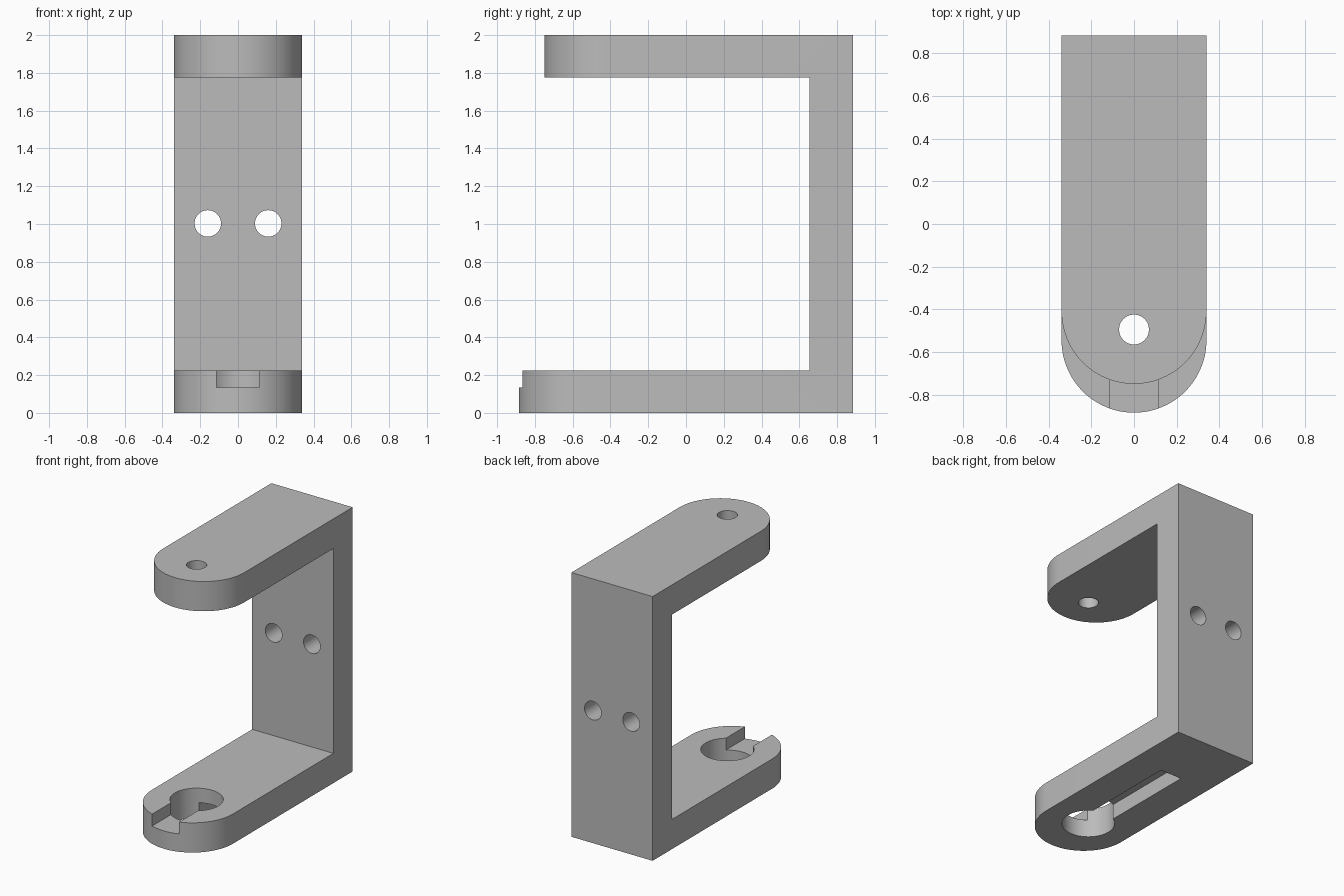
import bpy
import bmesh
import math
from mathutils import Matrix, Vector

default = bpy.data.objects.get("Cube")
if default:
    bpy.data.objects.remove(default, do_unlink=True)

HALF = 0.34                      # half width, also the radius of the arm ends
BACK, INNER = 0.885, 0.655       # outer and inner plane of the back wall
HEIGHT, LOWER, UPPER = 2.0, 0.225, 1.775
LOW_END, UP_END = -0.545, -0.41  # centres of the rounded arm ends
PIN_Y = -0.495                   # axis of the pin hole and the keyhole

grey = bpy.data.materials.new("plain grey")
grey.use_nodes = True
grey.diffuse_color = (0.5, 0.5, 0.5, 1)
grey.node_tree.nodes["Principled BSDF"].inputs["Base Color"].default_value = (0.5, 0.5, 0.5, 1)


def make_object(name, bm):
    bmesh.ops.recalc_face_normals(bm, faces=bm.faces)
    mesh = bpy.data.meshes.new(name)
    bm.to_mesh(mesh)
    bm.free()
    obj = bpy.data.objects.new(name, mesh)
    bpy.context.collection.objects.link(obj)
    return obj


def round_end(bm, center_y, low, high, steps=48):
    """Half-round tip closing the open end of an arm."""
    rows = []
    for z in (low, high):
        row = []
        for i in range(steps + 1):
            a = math.pi + math.pi * i / steps
            row.append(bm.verts.new((HALF * math.cos(a), center_y + HALF * math.sin(a), z)))
        bm.faces.new(row)
        rows.append(row)
    for i in range(steps):
        bm.faces.new((rows[0][i], rows[0][i + 1], rows[1][i + 1], rows[1][i]))


def cut(target, cutter):
    mod = target.modifiers.new("cut", "BOOLEAN")
    mod.operation = "DIFFERENCE"
    mod.solver = "EXACT"
    mod.object = cutter
    cutter.hide_render = True
    bpy.context.view_layer.update()
    graph = bpy.context.evaluated_depsgraph_get()
    mesh = bpy.data.meshes.new_from_object(target.evaluated_get(graph))
    target.modifiers.clear()
    target.data = mesh
    bpy.data.objects.remove(cutter, do_unlink=True)


def drill(target, center, radius, depth, axis="Z"):
    bm = bmesh.new()
    turn = Matrix.Rotation(math.pi / 2, 4, "X") if axis == "Y" else Matrix()
    bmesh.ops.create_cone(bm, cap_ends=True, segments=64, radius1=radius, radius2=radius,
                          depth=depth, matrix=Matrix.Translation(center) @ turn)
    cut(target, make_object("drill", bm))


def mill(target, low, high):
    low, high = Vector(low), Vector(high)
    bm = bmesh.new()
    bmesh.ops.create_cube(bm, size=1, matrix=Matrix.Translation((low + high) / 2)
                          @ Matrix.Diagonal((*(high - low), 1)))
    cut(target, make_object("mill", bm))


# Bracket body: C profile swept across the width, arm ends left open
profile = [(LOW_END, 0), (BACK, 0), (BACK, HEIGHT), (UP_END, HEIGHT),
           (UP_END, UPPER), (INNER, UPPER), (INNER, LOWER), (LOW_END, LOWER)]
bm = bmesh.new()
sides = [[bm.verts.new((x, y, z)) for y, z in profile] for x in (-HALF, HALF)]
for side in sides:
    bm.faces.new(side)
for i in range(len(profile)):
    j = (i + 1) % len(profile)
    if profile[i][0] != profile[j][0] or profile[i][0] in (BACK, INNER):
        bm.faces.new((sides[0][i], sides[0][j], sides[1][j], sides[1][i]))

# Rounded arm ends
round_end(bm, LOW_END, 0, LOWER)
round_end(bm, UP_END, UPPER, HEIGHT)
bmesh.ops.remove_doubles(bm, verts=bm.verts, dist=0.0001)
bmesh.ops.dissolve_limit(bm, angle_limit=0.002, verts=bm.verts, edges=bm.edges)
bracket = make_object("bracket", bm)
bracket.data.materials.append(grey)

# Mounting holes in the back wall
for x in (-0.16, 0.16):
    drill(bracket, (x, (BACK + INNER) / 2, 1.003), 0.07, 0.5, "Y")

# Pin hole in the upper arm
drill(bracket, (0, PIN_Y, (UPPER + HEIGHT) / 2), 0.07, 0.5)

# Round seat in the lower arm, front notch above, long slot below
drill(bracket, (0, PIN_Y, LOWER / 2), 0.183, 0.5)
mill(bracket, (-0.113, -1.0, 0.135), (0.113, PIN_Y, 0.4))
mill(bracket, (-0.09, PIN_Y, -0.2), (0.09, 0.4, 0.115))

# Smooth round walls, crisp edges
bpy.ops.object.select_all(action="DESELECT")
bracket.select_set(True)
bpy.context.view_layer.objects.active = bracket
bpy.ops.object.shade_smooth_by_angle(angle=math.radians(30))
